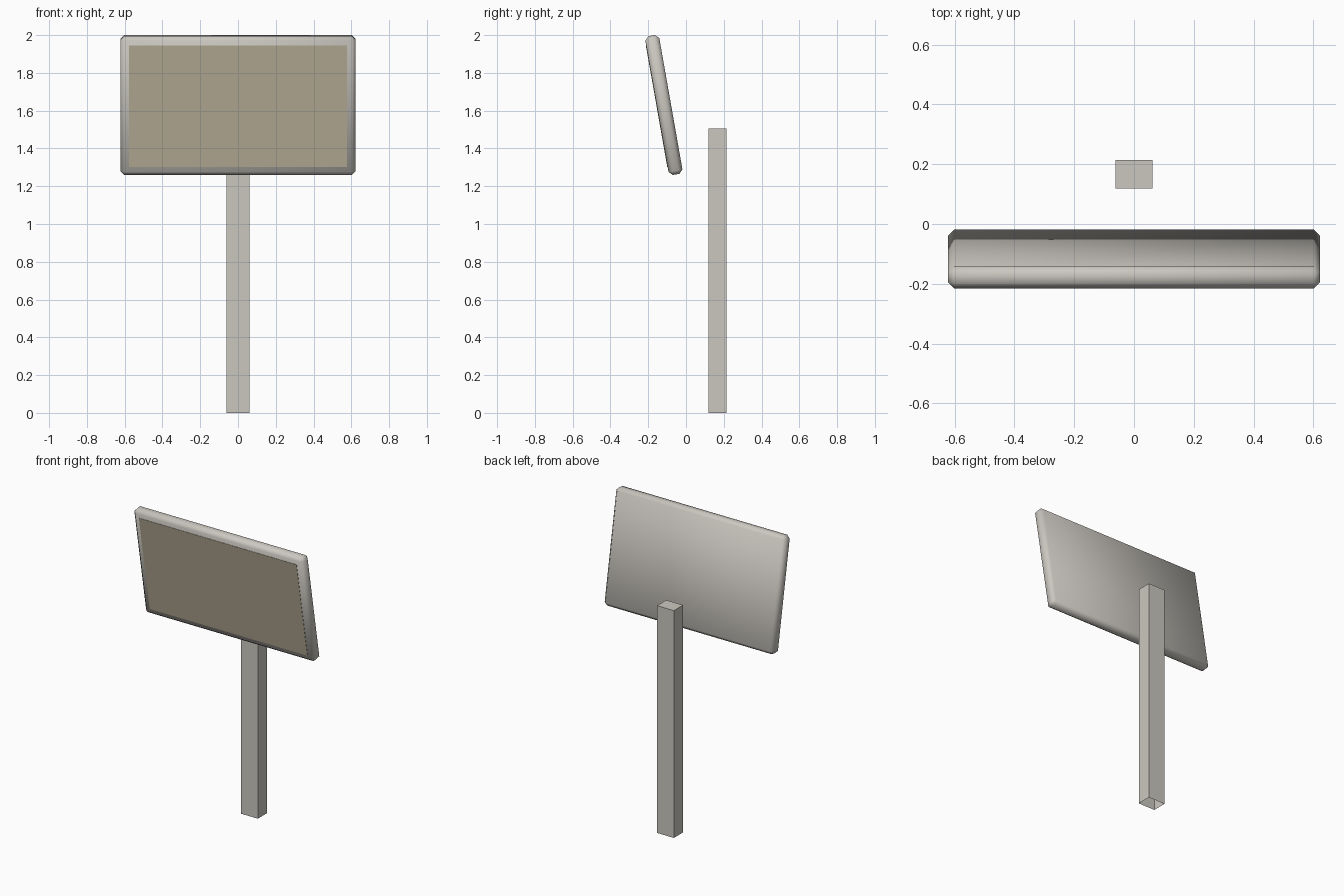
import bpy, bmesh, math
from mathutils import Matrix

if "Cube" in bpy.data.objects:
    bpy.data.objects.remove(bpy.data.objects["Cube"])

def material(name, rgb):
    m = bpy.data.materials.new(name)
    m.diffuse_color = (*rgb, 1)
    m.use_nodes = True
    m.node_tree.nodes["Principled BSDF"].inputs["Base Color"].default_value = m.diffuse_color
    return m

shell = material("warm light grey", (0.60, 0.575, 0.53))
tan = material("dull tan", (0.50, 0.445, 0.325))

def box(name, size, loc, mat, tilt=0, chamfer=0, open_bottom=False):
    bm = bmesh.new()
    bmesh.ops.create_cube(bm, size=1, matrix=Matrix.Diagonal((*size, 1)))
    if chamfer:
        bmesh.ops.bevel(bm, geom=bm.edges[:], offset=chamfer, segments=1, affect='EDGES')
    if open_bottom:
        bm.faces.ensure_lookup_table()
        low = [f for f in bm.faces if f.normal.z < -0.9]
        bmesh.ops.delete(bm, geom=low, context='FACES_ONLY')
    for f in bm.faces:
        f.smooth = chamfer > 0
    me = bpy.data.meshes.new(name)
    bm.to_mesh(me)
    bm.free()
    me.materials.append(mat)
    ob = bpy.data.objects.new(name, me)
    ob.location = loc
    ob.rotation_euler.x = tilt
    bpy.context.collection.objects.link(ob)
    return ob

# upright post, open underneath
box("post", (0.124, 0.096, 1.505), (0, 0.167, 0.7525), shell, open_bottom=True)

# board leaning forward, with chamfered smooth edges
TILT = math.radians(10)
T = 0.075
centre = (0, -0.117, 1.63)
box("board", (1.245, T, 0.746), centre, shell, TILT, 0.02)

# thin front panel lying on the board's front face
d = T / 2 + 0.0005
box("front_panel", (1.155, 0.003, 0.655),
    (0, centre[1] - d * math.cos(TILT), centre[2] - d * math.sin(TILT)), tan, TILT)
